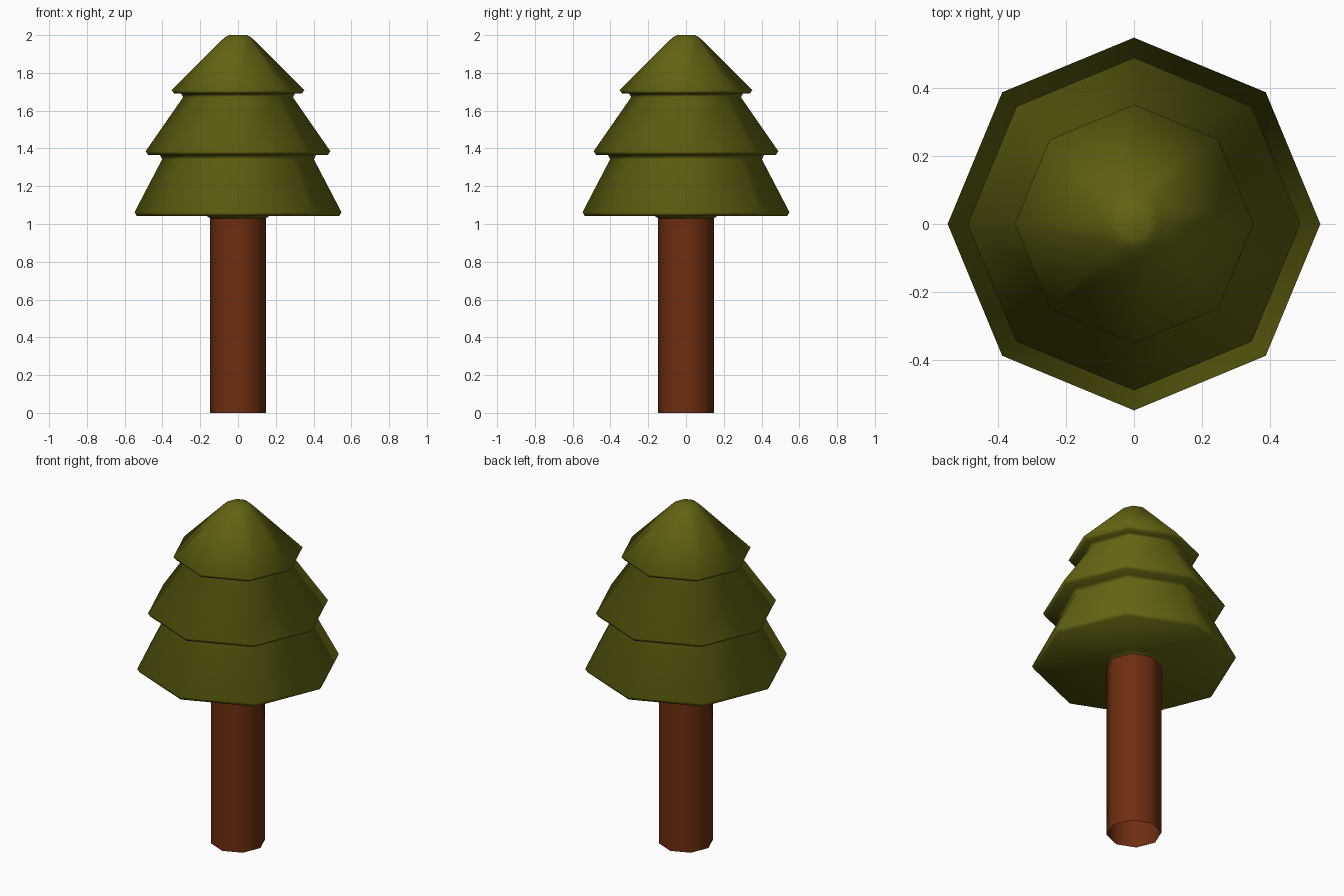
import bpy, bmesh, math

if "Cube" in bpy.data.objects:
    bpy.data.objects.remove(bpy.data.objects["Cube"])

SIDES = 8


def material(name, rgb):
    m = bpy.data.materials.new(name)
    m.diffuse_color = (*rgb, 1)
    m.use_nodes = True
    m.node_tree.nodes["Principled BSDF"].inputs["Base Color"].default_value = m.diffuse_color
    return m


def lathe(name, profile, mat, cap_top=False):
    """Turn a (radius, height) profile, listed bottom to top, into an octagonal part."""
    bm = bmesh.new()
    rings = [[bm.verts.new((r * math.cos(2 * math.pi * i / SIDES),
                            r * math.sin(2 * math.pi * i / SIDES), z))
              for i in range(SIDES)] for r, z in profile]
    for low, high in zip(rings, rings[1:]):
        for i in range(SIDES):
            j = (i + 1) % SIDES
            bm.faces.new((low[i], low[j], high[j], high[i]))
    if cap_top:
        bm.faces.new(rings[-1])
    for f in bm.faces:
        f.smooth = True
    me = bpy.data.meshes.new(name)
    bm.to_mesh(me)
    bm.free()
    me.materials.append(mat)
    ob = bpy.data.objects.new(name, me)
    bpy.context.collection.objects.link(ob)
    return ob


green = material("olive green", (0.125, 0.125, 0.006))
brown = material("bark brown", (0.155, 0.027, 0.005))

# trunk: open octagonal tube
lathe("trunk", [(0.147, 0), (0.147, 1.035)], brown)

# foliage: three tiers with bevelled rims and narrow necks, one continuous skin
foliage = [(0.147, 1.03), (0.165, 1.042)]
tiers = [  # rim radius, rim height, underside height, neck radius, neck height
    (0.548, 1.062, 1.042, 0.402, 1.342),
    (0.489, 1.385, 1.366, 0.290, 1.672),
    (0.351, 1.708, 1.690, 0.085, 1.974),
]
for n, (rim, rim_z, under_z, neck, neck_z) in enumerate(tiers):
    foliage += [(rim - 0.013, under_z), (rim, rim_z), (neck, neck_z)]
    if n < 2:
        foliage.append((neck + 0.011, tiers[n + 1][2]))
# rounded tip
foliage += [(0.070, 1.988), (0.048, 2.0)]
lathe("foliage", foliage, green, cap_top=True)
